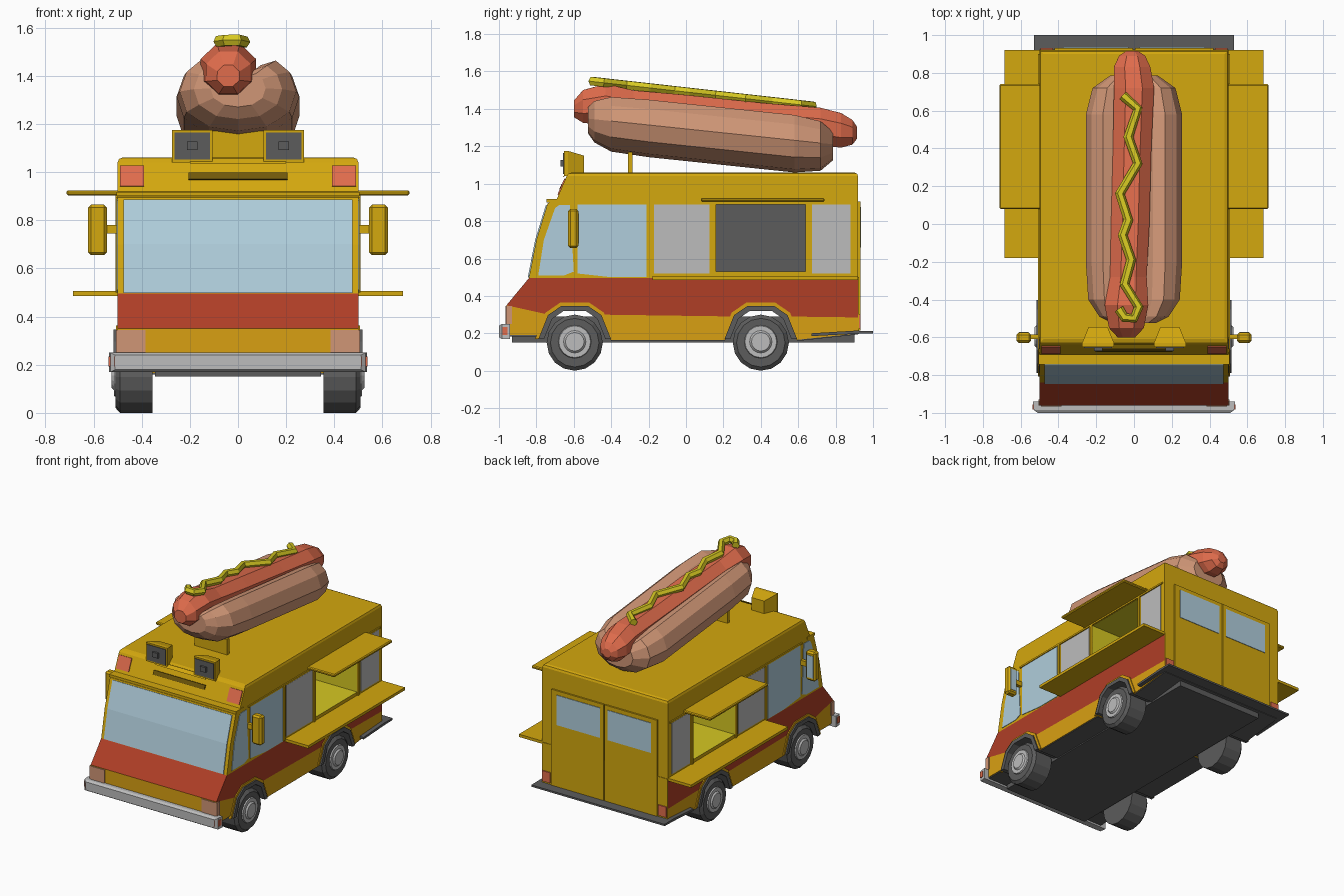
import bpy, bmesh, math
from mathutils import Vector

if "Cube" in bpy.data.objects:
    bpy.data.objects.remove(bpy.data.objects["Cube"])


def colour(name, r, g, b):
    m = bpy.data.materials.new(name)
    lin = [((c / 255 + 0.055) / 1.055) ** 2.4 for c in (r, g, b)]
    m.diffuse_color = (*lin, 1)
    m.use_nodes = True
    m.node_tree.nodes["Principled BSDF"].inputs["Base Color"].default_value = m.diffuse_color
    return m


YELLOW = colour("body_yellow", 212, 168, 14)
AMBER = colour("amber", 217, 160, 18)
RED = colour("stripe_red", 176, 62, 38)
GLASS = colour("glass_blue", 176, 206, 220)
LIGHT = colour("light_grey", 188, 188, 188)
DARK = colour("dark_grey", 92, 92, 92)
SAUSAGE = colour("coral", 224, 108, 76)
BUN = colour("bun_tan", 208, 150, 118)
MUSTARD = colour("mustard", 214, 200, 34)
OLIVE = colour("vent_olive", 112, 88, 10)


def make(name, bm, mat):
    bmesh.ops.recalc_face_normals(bm, faces=bm.faces)
    me = bpy.data.meshes.new(name)
    bm.to_mesh(me)
    bm.free()
    me.materials.append(mat)
    ob = bpy.data.objects.new(name, me)
    bpy.context.collection.objects.link(ob)
    return ob


def loft(name, rings, mat):
    """Skin a list of equal point rings and cap both ends."""
    bm = bmesh.new()
    vs = [[bm.verts.new(p) for p in r] for r in rings]
    n = len(vs[0])
    for a, b in zip(vs, vs[1:]):
        for i in range(n):
            j = (i + 1) % n
            bm.faces.new((a[i], a[j], b[j], b[i]))
    bm.faces.new(vs[0])
    bm.faces.new(vs[-1][::-1])
    return make(name, bm, mat)


def prism(name, pts, x0, x1, mat):
    """Extrude a (y, z) outline across x."""
    return loft(name, [[(x, y, z) for y, z in pts] for x in (x0, x1)], mat)


def box(name, x0, x1, y0, y1, z0, z1, mat, bevel=0):
    ob = prism(name, [(y0, z0), (y1, z0), (y1, z1), (y0, z1)], x0, x1, mat)
    if bevel:
        m = ob.modifiers.new("bevel", "BEVEL")
        m.width, m.segments = bevel, 1
    return ob


def skin(name, path, x0, x1, mat, t=0.006):
    """Thin plate lying on a front-facing (y, z) path."""
    return prism(name, path + [(y - t, z + t * 0.3) for y, z in path[::-1]], x0, x1, mat)


def disc(name, s, y, z, r, x0, x1, mat, n=16, r1=None):
    r1 = r if r1 is None else r1
    return loft(name, [[(s * x, y + q * math.cos(2 * math.pi * i / n), z + q * math.sin(2 * math.pi * i / n))
                        for i in range(n)] for x, q in ((x0, r), (x1, r1))], mat)


# upper body with softened roof edges
upper = prism("upper_body", [(-0.84, 0.495), (-0.80, 0.70), (-0.74, 0.895), (-0.69, 0.92), (-0.63, 1.06),
                             (0.92, 1.06), (0.92, 0.495)], -0.5, 0.5, YELLOW)
bm = bmesh.new()
bm.from_mesh(upper.data)
edges = [e for e in bm.edges if all(v.co.z > 1.05 for v in e.verts)]
bmesh.ops.bevel(bm, geom=edges, offset=0.02, segments=2, affect='EDGES', profile=0.5)
bm.to_mesh(upper.data)
bm.free()

# serving hatches cut into both sides
bpy.context.view_layer.objects.active = upper
for s in (-1, 1):
    cut = box("hatch_cutter", s * 0.04, s * 0.6, 0.16, 0.64, 0.53, 0.89, YELLOW)
    cut.hide_render = True
    mod = upper.modifiers.new("hatch", "BOOLEAN")
    mod.operation, mod.solver, mod.object = 'DIFFERENCE', 'EXACT', cut
    bpy.ops.object.modifier_apply(modifier=mod.name)
    bpy.data.objects.remove(cut)
upper.data.materials.clear()
for m in (YELLOW, MUSTARD, DARK):
    upper.data.materials.append(m)
for f in upper.data.polygons:
    c = f.center
    inside = abs(c.x) < 0.49 and 0.15 < c.y < 0.65 and 0.52 < c.z < 0.9
    f.material_index = (2 if abs(f.normal.x) > 0.9 else 1) if inside else 0

# red waist band and amber lower panels around the wheel openings
F, R, WZ = -0.595, 0.40, 0.155
prism("waist_stripe", [(-0.84, 0.495), (-0.96, 0.35), (F - 0.14, 0.30), (F - 0.07, 0.345), (F + 0.07, 0.345),
                       (F + 0.14, 0.30), (R - 0.14, 0.29), (R - 0.07, 0.345), (R + 0.07, 0.345), (R + 0.14, 0.29),
                       (0.92, 0.285), (0.92, 0.495)], -0.5, 0.5, RED)
prism("nose_panel", [(-0.96, 0.19), (-0.96, 0.35), (F - 0.14, 0.30), (F - 0.19, 0.19)], -0.5, 0.5, AMBER)
prism("middle_panel", [(F + 0.19, 0.165), (F + 0.14, 0.30), (R - 0.14, 0.29), (R - 0.19, 0.165)], -0.5, 0.5, AMBER)
prism("rear_panel", [(R + 0.19, 0.165), (R + 0.14, 0.29), (0.92, 0.285), (0.92, 0.20)], -0.5, 0.5, AMBER)
box("rear_skirt", -0.5, 0.5, 0.918, 0.924, 0.2, 0.5, YELLOW)
box("chassis", -0.345, 0.345, -0.93, 0.9, 0.152, 0.29, DARK)
box("underfloor_middle", -0.495, 0.495, F + 0.195, R - 0.195, 0.16, 0.17, DARK)
prism("underfloor_rear", [(0.595, 0.159), (0.92, 0.194), (0.92, 0.204), (0.595, 0.17)], -0.495, 0.495, DARK)
box("underfloor_front", -0.495, 0.495, -0.955, F - 0.19, 0.183, 0.195, DARK)

# wheels, arches and hubs
ARCH = [(-0.19, 0.17), (-0.14, 0.295), (-0.07, 0.343), (0.07, 0.343), (0.14, 0.295), (0.19, 0.17)]


def band(y, k0, k1):
    ring = lambda k: [(y + a * k, 0.17 + (b - 0.17) * k) for a, b in ARCH]
    return ring(k1) + ring(k0)[::-1]


for label, y in (("front", F), ("rear", R)):
    prism(label + "_wheel_liner", band(y, 0.86, 1.02), -0.517, 0.517, DARK)
    for s in (-1, 1):
        prism(label + "_arch_lip", band(y, 1.0, 1.12), s * 0.49, s * 0.507, AMBER)
        disc(label + "_tyre", s, y, WZ - 0.005, 0.15, 0.355, 0.49, DARK)
        disc(label + "_tyre_shoulder", s, y, WZ - 0.005, 0.15, 0.49, 0.508, DARK, r1=0.13)
        disc(label + "_hub_rim", s, y, WZ, 0.092, 0.5, 0.516, LIGHT, r1=0.085)
        disc(label + "_hub_cap", s, y, WZ, 0.066, 0.51, 0.526, LIGHT, r1=0.05)

# windscreen
skin("windscreen", [(-0.84, 0.497), (-0.80, 0.70), (-0.743, 0.885)], -0.475, 0.475, GLASS)
box("brow_ledge", -0.505, 0.505, -0.745, -0.66, 0.9, 0.918, YELLOW)


def slope(z):
    """y of the sloping brow at height z."""
    return -0.69 + (z - 0.92) * 0.06 / 0.14


skin("front_vent", [(slope(0.968), 0.968), (slope(0.996), 0.996)], -0.205, 0.205, OLIVE, 0.008)
skin("speaker_ledge", [(slope(1.0), 1.035), (-0.635, 1.055)], -0.20, 0.20, YELLOW, 0.004)

# bumpers
loft("front_bumper", [[(-w, y, z0), (w, y, z0), (w, y, z1), (-w, y, z1)] for w, y, z0, z1 in
                      ((0.535, -0.94, 0.17, 0.25), (0.53, -0.985, 0.17, 0.25), (0.51, -1.0, 0.18, 0.24))], LIGHT)
prism("rear_step", [(0.67, 0.185), (0.9, 0.197), (1.0, 0.20), (1.0, 0.213), (0.9, 0.214), (0.67, 0.2)],
      -0.53, 0.53, DARK)

# rear doors
for s in (-1, 1):
    box("rear_door", s * 0.004, s * 0.42, 0.915, 0.932, 0.215, 0.905, YELLOW)
    box("rear_window", s * 0.03, s * 0.375, 0.93, 0.936, 0.66, 0.875, GLASS)
    box("tail_lamp", s * 0.43, s * 0.495, 0.915, 0.932, 0.225, 0.30, SAUSAGE)

    # front lamps
    box("headlamp", s * 0.385, s * 0.492, -0.966, -0.95, 0.25, 0.345, BUN)
    box("headlamp_surround", s * 0.49, s * 0.506, -0.962, -0.93, 0.25, 0.345, BUN)
    box("bumper_lamp", s * 0.40, s * 0.512, -1.0, -0.98, 0.192, 0.235, SAUSAGE)
    box("bumper_side_lamp", s * 0.52, s * 0.537, -0.982, -0.955, 0.192, 0.235, SAUSAGE)
    skin("brow_lamp", [(slope(0.94), 0.94), (slope(1.025), 1.025)], s * 0.39, s * 0.49, SAUSAGE)

    # side windows and their trim
    a, b = s * 0.497, s * 0.504
    prism("quarter_window", [(-0.79, 0.51), (-0.76, 0.70), (-0.70, 0.87), (-0.68, 0.885), (-0.62, 0.885),
                             (-0.60, 0.53), (-0.65, 0.51)], a, b, GLASS)
    prism("door_window", [(-0.58, 0.52), (-0.58, 0.89), (-0.21, 0.89), (-0.21, 0.50), (-0.40, 0.50)], a, b, GLASS)
    box("centre_side_panel", a, b, -0.17, 0.125, 0.52, 0.888, LIGHT)
    box("rear_side_panel", a, b, 0.675, 0.88, 0.52, 0.888, LIGHT)
    box("door_post", a, s * 0.508, -0.203, -0.183, 0.5, 0.905, YELLOW)
    box("side_top_trim", a, s * 0.508, -0.6, 0.9, 0.892, 0.904, YELLOW)
    for y in (0.15, 0.65):
        box("hatch_post", a, s * 0.508, y - 0.01, y + 0.01, 0.5, 0.9, YELLOW)

    # awning and serving shelf
    box("awning", s * 0.49, s * 0.712, 0.08, 0.74, 0.903, 0.924, YELLOW, 0.006)
    box("serving_shelf", s * 0.49, s * 0.685, -0.18, 0.92, 0.486, 0.506, YELLOW)

    # wing mirror
    box("mirror_arm", s * 0.49, s * 0.56, -0.61, -0.585, 0.745, 0.78, YELLOW)
    box("mirror_shell", s * 0.545, s * 0.622, -0.63, -0.575, 0.655, 0.865, YELLOW, 0.012)
    box("mirror_glass", s * 0.558, s * 0.61, -0.577, -0.572, 0.68, 0.84, GLASS)

    # flared roof speaker
    loft("roof_speaker", [[(s * x0, y, z0), (s * x1, y, z0), (s * x1, y, z1), (s * x0, y, z1)]
                          for x0, x1, y, z0, z1 in ((0.14, 0.24, -0.545, 1.05, 1.15),
                                                    (0.105, 0.275, -0.63, 1.04, 1.175),
                                                    (0.105, 0.275, -0.652, 1.04, 1.175))], YELLOW)
    box("speaker_grille", s * 0.116, s * 0.264, -0.657, -0.65, 1.052, 1.164, DARK)
    box("speaker_cone", s * 0.168, s * 0.212, -0.672, -0.65, 1.092, 1.128, DARK)

# sign support
box("sign_support", -0.13, 0.13, -0.31, -0.285, 1.05, 1.17, YELLOW)

# split bun: notched section lofted along the sloping axis
half = [(0.10, 0.115), (0.165, 0.135), (0.225, 0.085), (0.255, 0.0), (0.225, -0.09), (0.125, -0.155)]
section = [(0, 0.03)] + half + [(0, -0.172)] + [(-x, z) for x, z in half[::-1]]
loft("bun", [[(x * k, y, 1.293 - 0.105 * y + z * k) for x, z in section] for y, k in
             ((-0.525, 0.45), (-0.49, 0.72), (-0.40, 0.95), (-0.2, 1.0), (0.2, 1.0), (0.58, 1.0),
              (0.72, 0.86), (0.785, 0.5))], BUN)

# sausage
loft("sausage", [[(x + r * math.cos(math.pi * i / 4 + 0.39), y, z + 0.95 * r * math.sin(math.pi * i / 4 + 0.39))
                  for i in range(8)] for x, y, z, r in
                 ((-0.04, -0.60, 1.40, 0.05), (-0.04, -0.55, 1.413, 0.10), (-0.04, -0.43, 1.424, 0.125),
                  (-0.03, -0.28, 1.407, 0.105), (-0.02, 0.0, 1.378, 0.11), (-0.01, 0.4, 1.336, 0.11),
                  (0.0, 0.72, 1.305, 0.115), (-0.01, 0.83, 1.285, 0.105), (-0.01, 0.89, 1.275, 0.075),
                  (-0.01, 0.915, 1.272, 0.035))], SAUSAGE)

# mustard squiggle
path = [(-0.08, -0.45), (-0.05, -0.495), (0.0, -0.5), (0.025, -0.44), (-0.05, -0.32), (-0.015, -0.19), (-0.06, -0.06),
        (-0.03, 0.02), (-0.075, 0.16), (0.02, 0.32), (-0.03, 0.46), (0.02, 0.61), (-0.06, 0.68)]
cu = bpy.data.curves.new("mustard", 'CURVE')
cu.dimensions = '3D'
cu.bevel_depth, cu.bevel_resolution, cu.use_fill_caps = 0.026, 1, True
sp = cu.splines.new('POLY')
sp.points.add(len(path) - 1)
for p, (x, y) in zip(sp.points, path):
    p.co = (x, y, 1.492 - 0.112 * y, 1)
sp.use_smooth = False
cu.materials.append(MUSTARD)
squiggle = bpy.data.objects.new("mustard", cu)
bpy.context.collection.objects.link(squiggle)
bpy.ops.object.select_all(action='DESELECT')
squiggle.select_set(True)
bpy.context.view_layer.objects.active = squiggle
bpy.ops.object.convert(target='MESH')
